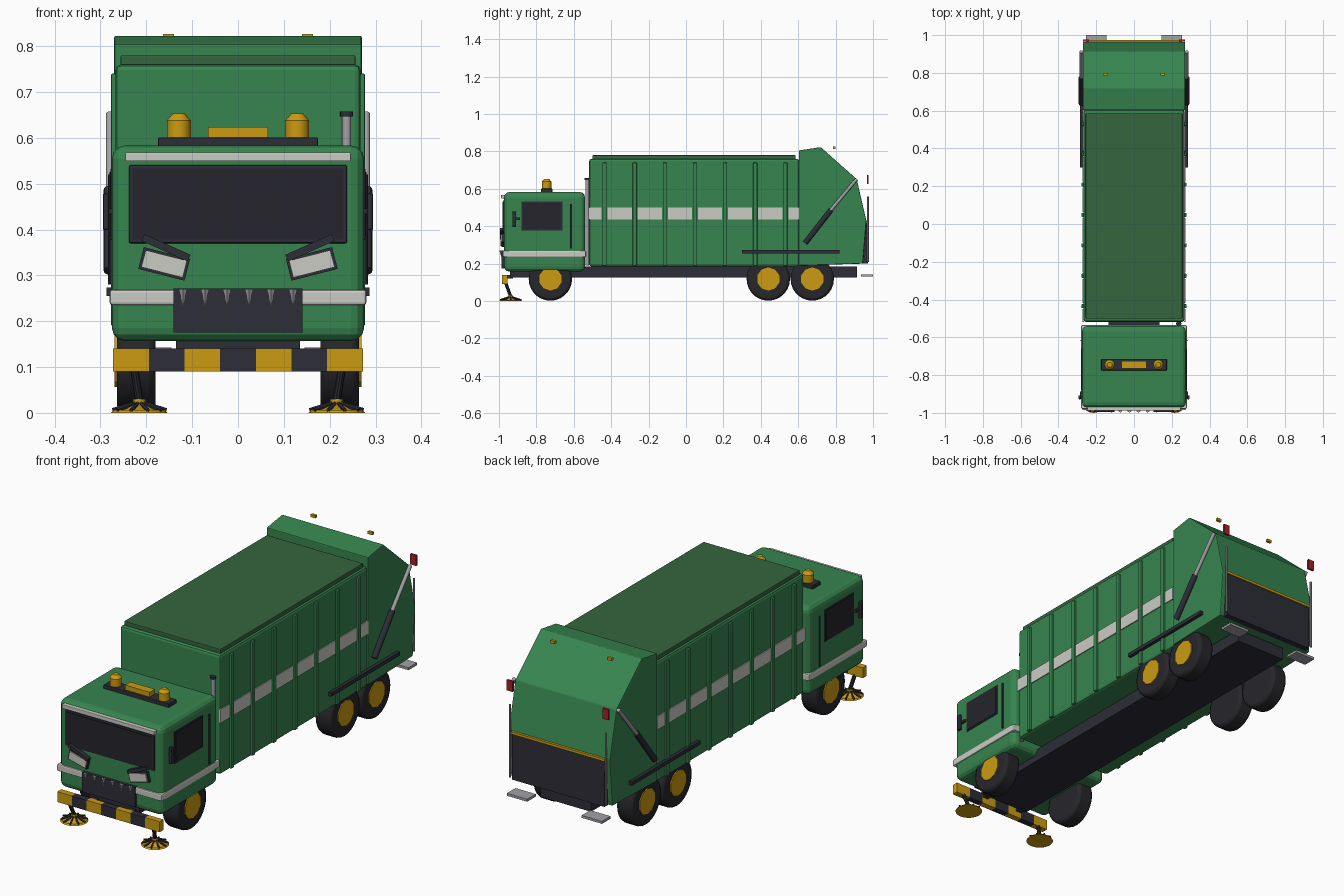
import bpy, bmesh, math
from mathutils import Vector

cube = bpy.data.objects.get("Cube")
if cube:
    bpy.data.objects.remove(cube, do_unlink=True)


def material(name, *rgb):
    m = bpy.data.materials.new(name)
    m.use_nodes = True
    m.diffuse_color = (*rgb, 1)
    bsdf = next(n for n in m.node_tree.nodes if n.type == 'BSDF_PRINCIPLED')
    bsdf.inputs["Base Color"].default_value = (*rgb, 1)
    return m


GREEN = material("body green", 0.038, 0.235, 0.078)
ROOF = material("roof green", 0.035, 0.13, 0.048)
YELLOW = material("safety yellow", 0.6, 0.33, 0.006)
DARK = material("charcoal", 0.026, 0.026, 0.038)
GLASS = material("dark glass", 0.018, 0.018, 0.025)
RUBBER = material("rubber", 0.02, 0.02, 0.024)
WHITE = material("reflective white", 0.6, 0.6, 0.55)
METAL = material("metal grey", 0.36, 0.36, 0.39)
RED = material("lamp red", 0.38, 0.015, 0.02)
SIDES = (("left", 1), ("right", -1))


def finish(ob, mat, bevel=0, segments=2):
    ob.data.materials.append(mat)
    if bevel:
        mod = ob.modifiers.new("bevel", 'BEVEL')
        mod.width, mod.segments = bevel, segments
    return ob


def from_bmesh(name, bm, mat, bevel=0, segments=2):
    bmesh.ops.recalc_face_normals(bm, faces=bm.faces)
    me = bpy.data.meshes.new(name)
    bm.to_mesh(me)
    bm.free()
    ob = bpy.data.objects.new(name, me)
    bpy.context.collection.objects.link(ob)
    return finish(ob, mat, bevel, segments)


def box(name, centre, size, mat, bevel=0, rot=(0, 0, 0), segments=2):
    bm = bmesh.new()
    bmesh.ops.create_cube(bm, size=1)
    bmesh.ops.scale(bm, vec=size, verts=bm.verts)
    ob = from_bmesh(name, bm, mat, bevel, segments)
    ob.location, ob.rotation_euler = centre, rot
    return ob


def span(name, x, y, z, mat, bevel=0, segments=2):
    """Box given by its ranges along each axis."""
    pairs = (x, y, z)
    return box(name, [(a + b) / 2 for a, b in pairs], [b - a for a, b in pairs],
               mat, bevel, segments=segments)


def rod(name, a, b, r1, mat, r2=None, sides=16, bevel=0):
    """Cylinder or cone running from point a to point b."""
    a, b = Vector(a), Vector(b)
    bpy.ops.mesh.primitive_cone_add(vertices=sides, radius1=r1, radius2=r1 if r2 is None else r2,
                                    depth=(b - a).length, location=(a + b) / 2)
    ob = bpy.context.object
    ob.name = name
    ob.rotation_euler = (b - a).to_track_quat('Z', 'Y').to_euler()
    if sides > 8:
        bpy.ops.object.shade_smooth_by_angle(angle=math.radians(35))
    return finish(ob, mat, bevel)


def prism(name, profile, half_width, mat, bevel=0):
    """Side profile (y, z) extruded across the model."""
    bm = bmesh.new()
    face = bm.faces.new([bm.verts.new((-half_width, y, z)) for y, z in profile])
    new = bmesh.ops.extrude_face_region(bm, geom=[face])["geom"]
    moved = [v for v in new if isinstance(v, bmesh.types.BMVert)]
    bmesh.ops.translate(bm, vec=(2 * half_width, 0, 0), verts=moved)
    return from_bmesh(name, bm, mat, bevel)


# Chassis and wheels
span("chassis", (-.135, .135), (-.94, .915), (.125, .185), DARK)
for side, s in SIDES:
    for i, y in enumerate((-.725, .44, .675)):
        rod(f"{side}_tyre_{i}", (s * .18, y, .118), (s * .264, y, .118), .116, RUBBER,
            sides=28, bevel=.014)
        rod(f"{side}_hub_{i}", (s * .2, y, .118), (s * .269, y, .118), .062, YELLOW, sides=10)

# Cab shell with its band
span("cab", (-.275, .275), (-.972, -.54), (.157, .583), GREEN, .028, 3)
span("cab_band", (-.28, .28), (-.979, -.535), (.235, .269), WHITE, .006)
span("windscreen_frame", (-.238, .238), (-.977, -.96), (.37, .541), DARK, .004)
span("windscreen", (-.23, .23), (-.98, -.96), (.378, .533), GLASS)
span("sun_visor", (-.246, .246), (-.988, -.95), (.549, .568), WHITE, .002)

# Grille with teeth
span("grille", (-.141, .141), (-.986, -.96), (.175, .271), DARK)
for i in range(6):
    x = (i - 2.5) * .048
    rod(f"tooth_{i}", (x, -.987, .27), (x, -.987, .235), .011, METAL, r2=0, sides=6)

# Cab details on both sides
for side, s in SIDES:
    tilt = (0, -s * .25, 0)
    box(f"{side}_headlight_housing", (s * .161, -.975, .325), (.104, .022, .049), DARK, rot=tilt)
    box(f"{side}_headlight", (s * .161, -.981, .325), (.093, .022, .038), WHITE, rot=tilt)
    box(f"{side}_brow", (s * .157, -.982, .36), (.11, .026, .016), DARK, rot=(0, -s * .42, 0))
    box(f"{side}_window_frame", (s * .275, -.77, .455), (.006, .22, .155), DARK, .002)
    box(f"{side}_window", (s * .277, -.77, .455), (.006, .206, .141), GLASS)
    box(f"{side}_mirror", (s * .288, -.918, .439), (.014, .02, .08), DARK, .004)
    box(f"{side}_mirror_arm", (s * .279, -.905, .44), (.012, .035, .012), DARK)
    rod(f"{side}_grab_handle", (s * .28, -.617, .28), (s * .28, -.617, .52), .004, DARK, sides=8)

# Roof light bar
span("light_bar", (-.174, .174), (-.775, -.715), (.58, .601), DARK, .003)
span("centre_lamp", (-.065, .065), (-.765, -.725), (.601, .624), YELLOW)
for side, s in SIDES:
    rod(f"{side}_beacon", (s * .129, -.745, .6), (s * .129, -.745, .638), .026, YELLOW)
    rod(f"{side}_beacon_cap", (s * .129, -.745, .638), (s * .129, -.745, .653), .026, YELLOW, r2=.013)

# Exhaust stack behind the cab
rod("exhaust_pipe", (.237, -.528, .19), (.237, -.528, .648), .01, METAL)
rod("exhaust_cap", (.237, -.528, .646), (.237, -.528, .657), .014, DARK)

# Refuse container
span("container", (-.267, .267), (-.518, .605), (.185, .76), GREEN, .012)
span("container_roof", (-.256, .256), (-.5, .585), (.75, .78), ROOF, .003)
rib_y = [-.435 + .161 * i for i in range(7)]
edges = [-.536] + rib_y + [.62]
for side, s in SIDES:
    for i, y in enumerate(rib_y):
        box(f"{side}_rib_{i}", (s * .268, y, .465), (.018, .022, .55), GREEN, .003)
    for i, (a, b) in enumerate(zip(edges, edges[1:])):
        box(f"{side}_reflector_{i}", (s * .268, (a + b) / 2, .469), (.008, b - a - .032, .064), WHITE)
    box(f"{side}_side_guard", (s * .279, .56, .264), (.016, .52, .018), DARK)

# Rear hopper
prism("hopper", [(.603, .19), (.603, .805), (.72, .823), (.913, .652), (.964, .43), (.945, .2)],
      .27, GREEN, .004)
prism("hopper_door", [(.93, .2), (.93, .42), (.97, .42), (.972, .2)], .247, DARK)
span("hopper_lip", (-.25, .25), (.94, .975), (.419, .431), YELLOW)
for side, s in SIDES:
    rod(f"{side}_ram_cylinder", (s * .279, .637, .31), (s * .279, .775, .487), .014, DARK)
    rod(f"{side}_ram_rod", (s * .279, .775, .487), (s * .279, .912, .652), .009, METAL)
    rod(f"{side}_hand_rail", (s * .256, .973, .21), (s * .256, .973, .56), .005, METAL, sides=8)
    box(f"{side}_tail_lamp", (s * .255, .972, .65), (.032, .01, .05), RED)
    box(f"{side}_marker_lamp", (s * .152, .793, .82), (.024, .013, .013), YELLOW)
    span(f"{side}_rear_step", sorted((s * .145, s * .253)), (.935, 1), (.131, .143), METAL)

# Striped front bumper
for i in range(7):
    w = .545 / 7
    box(f"bumper_block_{i}", ((i - 3) * w, -.97, .115), (w, .03, .05), DARK if i % 2 else YELLOW)
for side, s in SIDES:
    box(f"{side}_bumper_bracket", (s * .1, -.945, .13), (.03, .04, .02), DARK)

# Sweeping brushes
for side, s in SIDES:
    x, y = s * .215, -.938
    rod(f"{side}_brush", (x, y, 0), (x, y, .006), .062, YELLOW, r2=.056, sides=20)
    rod(f"{side}_brush_cone", (x, y, .006), (x, y, .02), .045, YELLOW, r2=.012, sides=20)
    for i in range(10):
        a = i * math.tau / 10
        c, d = math.cos(a), math.sin(a)
        rod(f"{side}_bristle_{i}", (x + c * .01, y + d * .01, .021),
            (x + c * .059, y + d * .059, .006), .0045, DARK, sides=5)
    rod(f"{side}_brush_hub", (x, y, .015), (x, y, .03), .014, YELLOW, sides=12)
    rod(f"{side}_brush_arm", (x, y, .026), (x + s * .012, -.965, .1), .009, DARK, sides=10)
